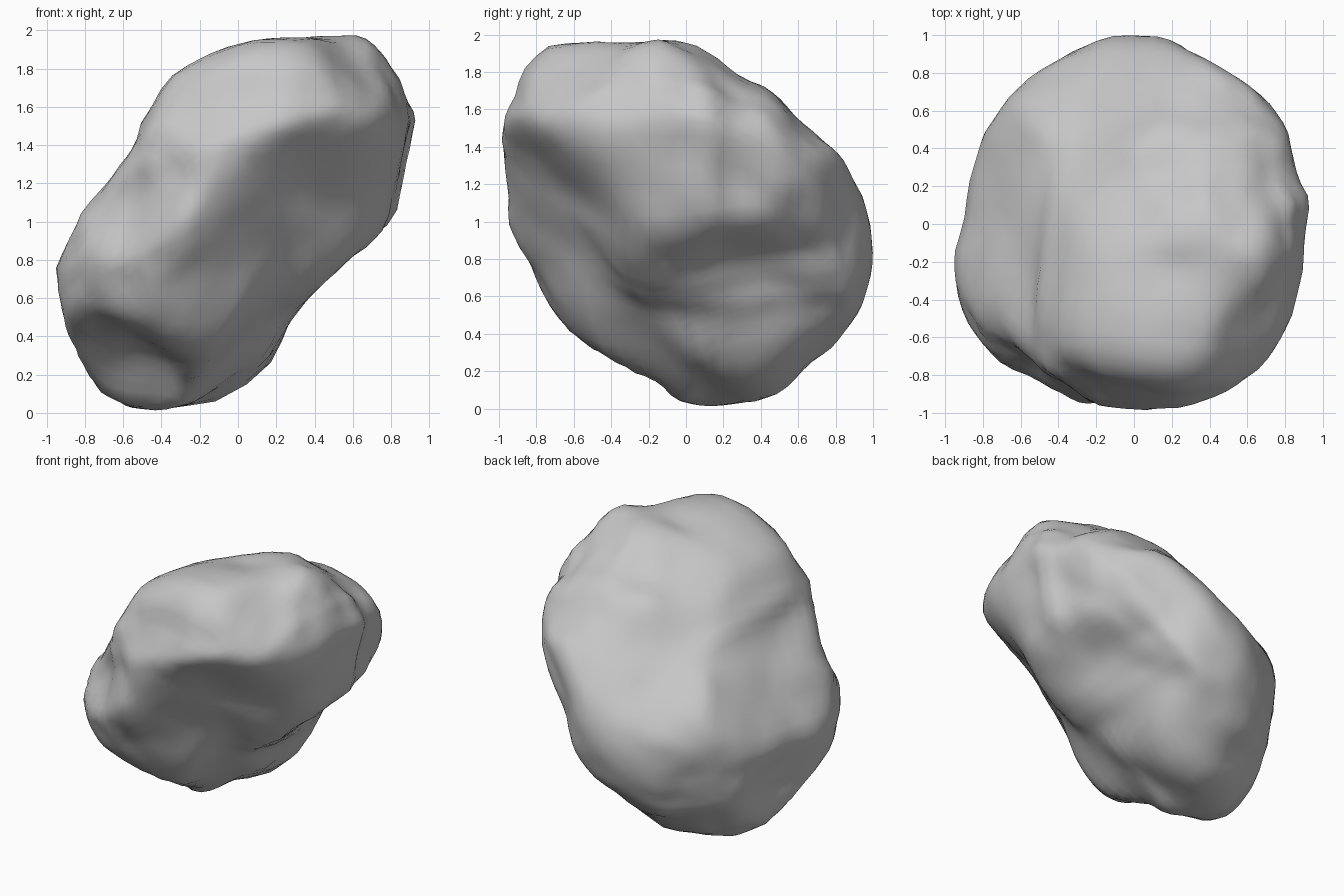
import bpy, bmesh, math
from mathutils import Vector, Matrix, noise

if "Cube" in bpy.data.objects:
    bpy.data.objects.remove(bpy.data.objects["Cube"])

# Outlines of the boulder around its centre, each lying in its own plane
FRONT = [(.955, .52), (.90, .68), (.77, .86), (.71, .95), (.59, .98), (.2, .965), (.02, .945),
         (-.2, .85), (-.36, .74), (-.42, .62), (-.49, .54), (-.54, .38), (-.7, .18), (-.8, .06),
         (-.96, -.23), (-.92, -.5), (-.83, -.73), (-.69, -.94), (-.58, -.98), (-.39, -1),
         (-.18, -.96), (-.05, -.92), (.15, -.73), (.25, -.53), (.37, -.38), (.58, -.18),
         (.75, -.07), (.83, .06), (.88, .28)]
SIDE = [(1, -.08), (.94, .16), (.83, .35), (.6, .55), (.5, .67), (.37, .76), (.27, .79), (.1, .93),
        (-.1, .98), (-.3, .955), (-.55, .97), (-.73, .95), (-.86, .83), (-.92, .64), (-1, .48),
        (-.96, .2), (-.95, -.07), (-.85, -.2), (-.74, -.45), (-.57, -.65), (-.3, -.78),
        (-.12, -.89), (0, -.99), (.2, -.98), (.42, -.95), (.5, -.92), (.62, -.79), (.8, -.65),
        (.92, -.48), (.98, -.32)]
TOP = [(.95, .1), (.86, .24), (.82, .5), (.67, .7), (.42, .85), (.15, 1), (-.13, 1), (-.4, .88),
       (-.62, .73), (-.8, .48), (-.87, .22), (-.9, 0), (-.95, -.15), (-.95, -.32), (-.89, -.52),
       (-.74, -.71), (-.5, -.84), (-.28, -.95), (.15, -1), (.36, -.95), (.6, -.84), (.75, -.67),
       (.83, -.5), (.89, -.25), (.9, -.05)]
SLANT_A = [(.96, .25), (.95, .43), (.85, .55), (.72, .67), (.48, .74), (.23, .76), (.05, .73),
           (-.27, .70), (-.6, .57), (-.69, .47), (-.77, .32), (-.89, .17), (-1, -.01),
           (-1.03, -.25), (-.99, -.41), (-.85, -.57), (-.68, -.65), (-.49, -.75), (-.32, -.81),
           (-.01, -.71), (.16, -.71), (.35, -.61), (.5, -.4), (.61, -.35), (.81, -.12)]
SLANT_B = [(1.03, -.13), (1.01, .03), (.9, .2), (.84, .47), (.78, .67), (.69, .81), (.53, .98),
           (.22, 1.18), (-.03, 1.17), (-.27, 1.09), (-.51, 1.09), (-.64, .95), (-.83, .72),
           (-.86, .61), (-.93, .43), (-.97, .2), (-.91, -.03), (-.79, -.3), (-.72, -.57),
           (-.63, -.73), (-.31, -.95), (-.16, -1.07), (.03, -1.09), (.23, -1.11), (.51, -1.07),
           (.79, -.79), (.96, -.57), (1.03, -.32)]
SLANT_C = [(.95, -.11), (.92, .05), (.77, .27), (.55, .53), (.37, .71), (.21, .81), (.01, .91),
           (-.26, .98), (-.53, 1.03), (-.63, 1.01), (-.71, .93), (-.83, .77), (-.96, .63),
           (-1.02, .38), (-.91, .25), (-.76, .07), (-.61, -.21), (-.46, -.5), (-.36, -.68),
           (-.26, -.81), (-.16, -.87), (.21, -.95), (.31, -1), (.55, -1.03), (.64, -.99),
           (.8, -.77), (.89, -.5), (.93, -.23)]


def plane(azimuth, elevation):
    """Across and up axes of the plane square to a direction."""
    a, e = math.radians(azimuth), math.radians(elevation)
    out = Vector((math.sin(a), -math.cos(a), 0))
    across = Vector((math.cos(a), math.sin(a), 0))
    return across, Vector((0, 0, math.cos(e))) - out * math.sin(e)


PROFILES = [(SLANT_A, plane(30, 30)), (SLANT_B, plane(210, 30)), (SLANT_C, plane(135, -30)),
            (FRONT, plane(0, 0)), (SIDE, plane(90, 0)), (TOP, plane(0, 90))]


def reach(outline, angle):
    """Distance from the centre to the outline at an angle."""
    c, s = math.cos(angle), math.sin(angle)
    best = 0
    for (ax, ay), (bx, by) in zip(outline, outline[1:] + outline[:1]):
        a, b = c * ay - s * ax, c * by - s * bx
        if a <= 0 < b or b <= 0 < a:
            t = a / (a - b)
            best = max(best, c * (ax + t * (bx - ax)) + s * (ay + t * (by - ay)))
    return best


REACH = [[reach(p[0], k / 720 * math.tau) for k in range(720)] for p in PROFILES]


def fit(verts, table, axes, strength, bins):
    """Pull the rim seen along one direction on to its outline."""
    across, up = axes
    share, peak = [], [0.0] * bins
    for v in verts:
        x, y = v.co.dot(across), v.co.dot(up)
        turn = math.atan2(y, x) / math.tau % 1
        q = math.hypot(x, y) / table[int(turn * 720) % 720]
        share.append((v, x, y, turn * bins, q))
        k = round(turn * bins) % bins
        peak[k] = max(peak[k], q)
    for v, x, y, f, q in share:
        k = math.floor(f)
        top = peak[k % bins] * (1 - f + k) + peak[(k + 1) % bins] * (f - k)
        pull = strength * (1 / top - 1) * min(1, q / top) ** 4
        v.co += (across * x + up * y) * pull


def fit_all(verts, strength, bins):
    for table, (outline, axes) in zip(REACH, PROFILES):
        fit(verts, table, axes, strength, bins)


def soften(bm, factor):
    bmesh.ops.smooth_vert(bm, verts=bm.verts, factor=factor, use_axis_x=True,
                          use_axis_y=True, use_axis_z=True)


def flatten(verts, normal, limit):
    """Press a broad face a little flatter."""
    n = Vector(normal).normalized()
    for v in verts:
        extra = v.co.dot(n) - limit
        if extra > 0:
            v.co -= n * extra * .3


# Boulder: tilted ellipsoid with two flattened faces, fitted coarsely
bm = bmesh.new()
bmesh.ops.create_icosphere(bm, subdivisions=4, radius=1)
spread = Matrix(((.90, .0, .41), (.0, 1.0, -.2), (.41, -.2, 1.0)))
inverse = spread.inverted()
for v in bm.verts:
    d = (spread @ v.co + v.co * .5).normalized()
    v.co = d / math.sqrt(d.dot(inverse @ d))
for step in range(16):
    flatten(bm.verts, (.6, -.38, -.7), .6)
    flatten(bm.verts, (-.5, .3, .81), .65)
    fit_all(bm.verts, .7, 30)
    soften(bm, .5 if step < 12 else .25)

# Finer surface: small hollow and stony roughness, then a last fit
bmesh.ops.subdivide_edges(bm, edges=bm.edges, cuts=1, use_grid_fill=True)
soften(bm, .5)
hollow = Vector((-.27, .35, .45))
for v in bm.verts:
    v.co *= 1 + .02 * noise.noise(v.co * 3) + .02 * noise.noise(v.co * 7)
    v.co *= 1 - .08 * math.exp(-((v.co - hollow).length / .2) ** 2)
for step in range(4):
    fit_all(bm.verts, .7, 48)
    if step < 2:
        soften(bm, .3)
bmesh.ops.translate(bm, verts=bm.verts, vec=(0, 0, 1))
bmesh.ops.recalc_face_normals(bm, faces=bm.faces)

mesh = bpy.data.meshes.new("boulder")
bm.to_mesh(mesh)
bm.free()
mesh.shade_smooth()
stone = bpy.data.materials.new("grey stone")
stone.diffuse_color = (.57, .57, .57, 1)
stone.use_nodes = True
stone.node_tree.nodes["Principled BSDF"].inputs["Base Color"].default_value = stone.diffuse_color
mesh.materials.append(stone)
boulder = bpy.data.objects.new("boulder", mesh)
bpy.context.collection.objects.link(boulder)
